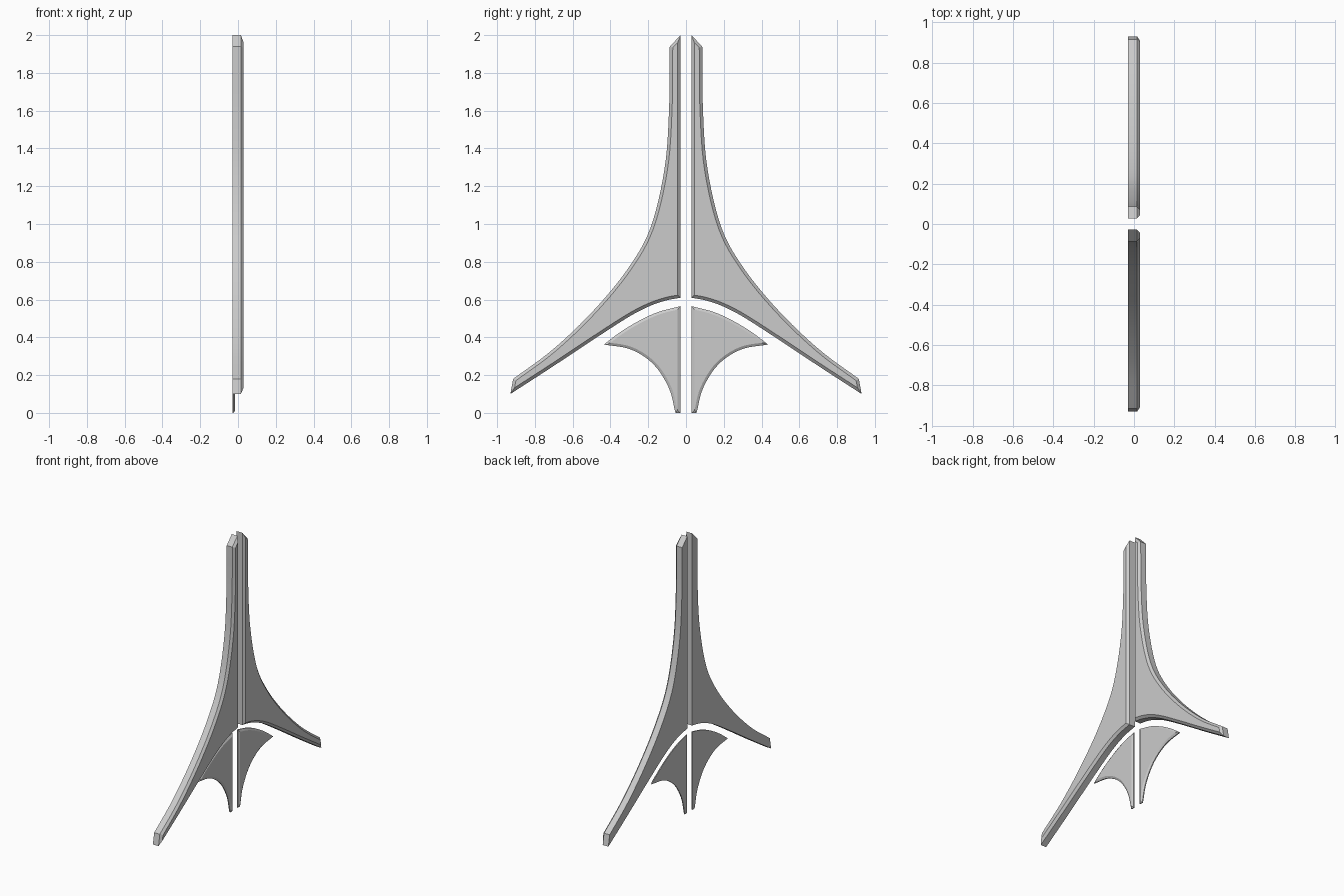
import bpy, bmesh, math
from mathutils import Vector

cube = bpy.data.objects.get("Cube")
if cube:
    bpy.data.objects.remove(cube, do_unlink=True)

grey = bpy.data.materials.new("light_grey")
grey.use_nodes = True
colour = (0.6, 0.6, 0.6, 1)
grey.diffuse_color = colour
grey.node_tree.nodes["Principled BSDF"].inputs["Base Color"].default_value = colour


def smooth_path(points, steps=6):
    """Curve through the given (y, z) points."""
    p = [Vector(q) for q in points]
    p = [2 * p[0] - p[1]] + p + [2 * p[-1] - p[-2]]
    out = []
    for a, b, c, d in zip(p, p[1:], p[2:], p[3:]):
        for i in range(steps):
            t = i / steps
            out.append(0.5 * (2 * b + (c - a) * t + (2 * a - 5 * b + 4 * c - d) * t**2
                              + (3 * b - a - 3 * c + d) * t**3))
    return out + [p[-2]]


def plate(name, outline, back, rim, face, inset, side):
    """Flat-backed plate whose +x face has a chamfered border."""
    bm = bmesh.new()
    cap = bm.faces.new([bm.verts.new((back, side * y, z)) for y, z in outline])
    bmesh.ops.recalc_face_normals(bm, faces=[cap])
    ext = bmesh.ops.extrude_face_region(bm, geom=[cap], use_keep_orig=True)
    front = next(g for g in ext["geom"] if isinstance(g, bmesh.types.BMFace))
    for v in front.verts:
        v.co.x = rim
    bmesh.ops.recalc_face_normals(bm, faces=bm.faces)
    bmesh.ops.inset_region(bm, faces=[front], thickness=inset, use_even_offset=True)
    for v in front.verts:
        v.co.x = face
    bmesh.ops.recalc_face_normals(bm, faces=bm.faces)
    mesh = bpy.data.meshes.new(name)
    bm.to_mesh(mesh)
    bm.free()
    mesh.materials.append(grey)
    obj = bpy.data.objects.new(name, mesh)
    bpy.context.collection.objects.link(obj)
    bpy.ops.object.select_all(action="DESELECT")
    obj.select_set(True)
    bpy.context.view_layer.objects.active = obj
    bpy.ops.object.shade_smooth_by_angle(angle=math.radians(25))


# Tall flared blade: outer sweep down to the foot, then the underside
outer = smooth_path([(.086, 1.94), (.09, 1.6), (.114, 1.29), (.188, .98),
                     (.31, .76), (.495, .536), (.706, .335), (.915, .18)])
under = smooth_path([(.93, .10), (.706, .245), (.495, .385), (.31, .504),
                     (.2, .562), (.11, .594), (.028, .61)])
blade = [Vector((.028, 2))] + outer + under

# Small fin below: arched top, hollow lower edge
arch = smooth_path([(.03, .565), (.15, .533), (.257, .483), (.35, .426), (.435, .362)])
hollow = smooth_path([(.435, .362), (.29, .335), (.17, .255), (.09, .13), (.056, 0)])
fin = arch + hollow[1:] + [Vector((.03, 0))]

for side, label in ((-1, "front"), (1, "back")):
    plate(label + "_blade", blade, -.03, .015, .03, .016, side)
    plate(label + "_fin", fin, -.03, -.023, -.015, .014, side)
